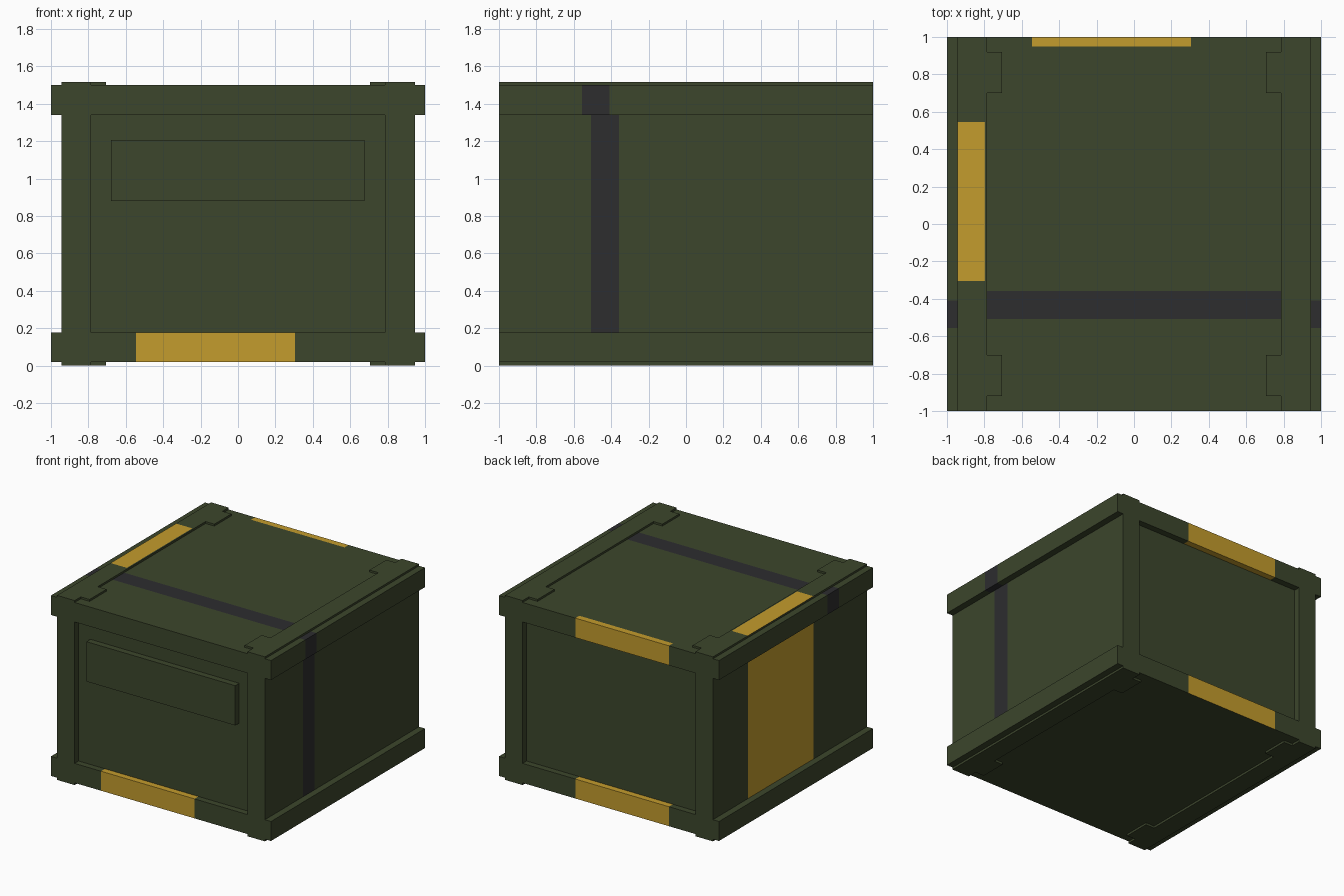
import bpy, bmesh
from mathutils import Matrix, Vector

if "Cube" in bpy.data.objects:
    bpy.data.objects.remove(bpy.data.objects["Cube"])


def material(name, rgb):
    m = bpy.data.materials.new(name)
    m.diffuse_color = (*rgb, 1)
    m.use_nodes = True
    m.node_tree.nodes["Principled BSDF"].inputs["Base Color"].default_value = m.diffuse_color
    return m


GREEN, BLACK, YELLOW = 0, 1, 2
MATS = [material("olive green", (0.045, 0.061, 0.025)),
        material("charcoal", (0.026, 0.026, 0.028)),
        material("yellow", (0.552, 0.332, 0.026))]

Z0, Z1 = 0.018, 1.5        # body bottom and top
WALL, POST = 0.945, 0.785  # side wall and inner edge of the posts
RECESS = 0.052


def add_box(bm, lo, hi):
    lo, hi = Vector(lo), Vector(hi)
    size = hi - lo
    bmesh.ops.create_cube(bm, size=1, matrix=Matrix.Translation((lo + hi) / 2)
                          @ Matrix.Diagonal((*size, 1)))


def cut(bm, axis, values):
    n = Vector((0, 0, 0))
    n[axis] = 1
    for v in values:
        bmesh.ops.bisect_plane(bm, geom=bm.verts[:] + bm.edges[:] + bm.faces[:],
                               plane_co=n * v, plane_no=n, dist=1e-5)


def finish(name, bm, rule=None):
    bmesh.ops.recalc_face_normals(bm, faces=bm.faces[:])
    if rule:
        for f in bm.faces:
            f.material_index = rule(f.calc_center_median(), f.normal)
    me = bpy.data.meshes.new(name)
    bm.to_mesh(me)
    bm.free()
    for m in MATS:
        me.materials.append(m)
    ob = bpy.data.objects.new(name, me)
    bpy.context.collection.objects.link(ob)


# Body with recessed front and back panels
bm = bmesh.new()
add_box(bm, (-WALL, -1, Z0), (WALL, 1, Z1))
bmesh.ops.recalc_face_normals(bm, faces=bm.faces[:])
for f in [f for f in bm.faces if abs(f.normal.y) > 0.9]:
    bmesh.ops.inset_region(bm, faces=[f], thickness=0.16, use_even_offset=True)
    bmesh.ops.inset_region(bm, faces=[f], thickness=0, depth=-RECESS)
cut(bm, 0, (-0.545, 0.305))
cut(bm, 1, (-0.508, -0.358, -0.305, 0.545, 1 - RECESS))


def body_colour(c, n):
    # charcoal band over the lid and down the right wall
    if -0.508 < c.y < -0.358 and (n.z > 0.5 or (n.x > 0.5 and c.x > 0.9)):
        return BLACK
    # yellow band on the left wall
    if n.x < -0.5 and c.x < -0.9 and -0.305 < c.y < 0.545:
        return YELLOW
    # yellow section of the front bottom rail and both back rails
    on_rail = c.z < 0.2 or (c.y > 0 and c.z > 1.3)
    if -0.545 < c.x < 0.305 and abs(c.y) > 0.96 and on_rail and c.z > Z0 + 0.01:
        return YELLOW
    return GREEN


finish("crate_body", bm, body_colour)

# Raised label block on the front panel
bm = bmesh.new()
add_box(bm, (-0.678, -1, 0.88), (0.675, -1 + RECESS, 1.207))
finish("front_block", bm)

for s, side in ((-1, "left"), (1, "right")):
    for top, level in ((False, "bottom"), (True, "top")):
        # Side rails, with a charcoal band on the top ones
        bm = bmesh.new()
        za, zb = (1.34, Z1) if top else (Z0, 0.178)
        xa, xb = sorted((s * WALL, s))
        add_box(bm, (xa, -1, za), (xb, 1, zb))
        if top:
            cut(bm, 1, (-0.555, -0.408))
        finish(f"{side}_{level}_rail", bm,
               lambda c, n: BLACK if top and -0.555 < c.y < -0.408 else GREEN)

        # Thin edge strips with two inward tabs
        bm = bmesh.new()
        z, h = (Z1, 0.016) if top else (0, Z0)
        outline = [(WALL, -1), (WALL, 1), (POST, 1), (POST, 0.92), (0.705, 0.92),
                   (0.705, 0.7), (POST, 0.7), (POST, -0.7), (0.705, -0.7),
                   (0.705, -0.92), (POST, -0.92), (POST, -1)]
        face = bm.faces.new([bm.verts.new((s * x, y, z)) for x, y in outline])
        ext = bmesh.ops.extrude_face_region(bm, geom=[face], use_keep_orig=True)
        bmesh.ops.translate(bm, vec=(0, 0, h), verts=[
            v for v in ext["geom"] if isinstance(v, bmesh.types.BMVert)])
        yellow = top and s < 0
        if yellow:
            cut(bm, 0, (-0.797,))
            cut(bm, 1, (-0.305, 0.545))
        finish(f"{side}_{level}_strip", bm,
               lambda c, n: YELLOW if yellow and -0.305 < c.y < 0.545
               and c.x < -0.797 and n.z > 0.5 else GREEN)
